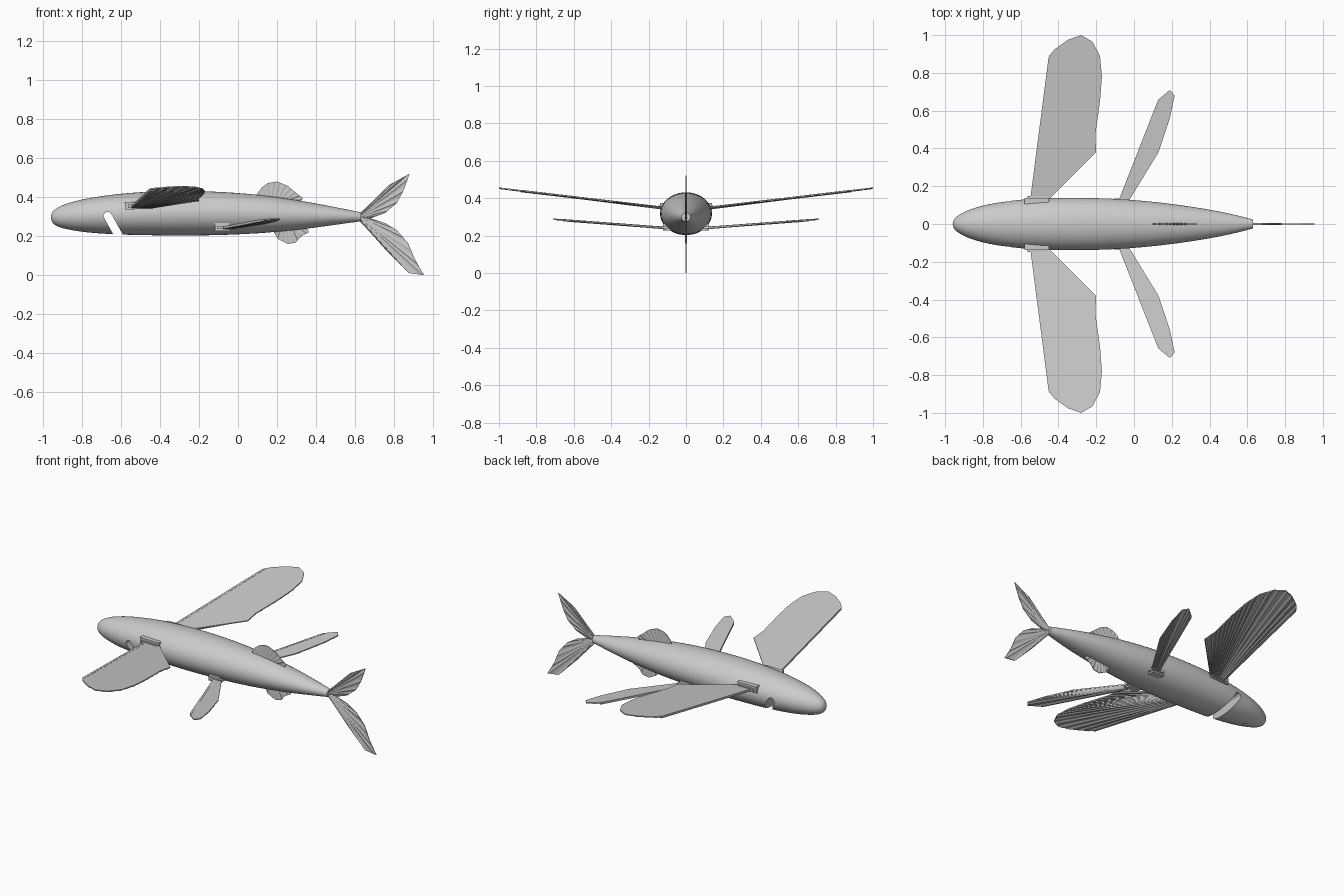
import bpy, bmesh, math
from mathutils import Vector

if "Cube" in bpy.data.objects:
    bpy.data.objects.remove(bpy.data.objects["Cube"])


def make_object(name, bm):
    bmesh.ops.recalc_face_normals(bm, faces=bm.faces)
    me = bpy.data.meshes.new(name)
    bm.to_mesh(me)
    bm.free()
    ob = bpy.data.objects.new(name, me)
    bpy.context.collection.objects.link(ob)
    return ob


def activate(ob):
    bpy.ops.object.select_all(action='DESELECT')
    ob.select_set(True)
    bpy.context.view_layer.objects.active = ob


def mirror_y(ob):
    mod = ob.modifiers.new("Mirror", 'MIRROR')
    mod.use_axis = (False, True, False)
    mod.use_mirror_merge = False


def prism(bm, outline, place, h0, h1):
    """Closed slab: a 2D outline placed at two heights."""
    lo = [bm.verts.new(place(u, v, h0)) for u, v in outline]
    hi = [bm.verts.new(place(u, v, h1)) for u, v in outline]
    bm.faces.new(lo)
    bm.faces.new(hi[::-1])
    for i in range(len(lo)):
        j = (i + 1) % len(lo)
        bm.faces.new((lo[i], lo[j], hi[j], hi[i]))


def along(path, t):
    """Point at fraction t of a polyline's length."""
    seg = [(b - a).length for a, b in zip(path, path[1:])]
    d = t * sum(seg)
    for a, b, s in zip(path, path[1:], seg):
        if d <= s:
            return a.lerp(b, d / s)
        d -= s
    return path[-1].copy()


def fin(name, root, outer, place, rays, thick, ridge, sides):
    """Thin membrane with tapered rays fanning from the root to the outer edge."""
    bm = bmesh.new()
    r0, r1 = (Vector(p) for p in root)
    edge = [Vector(p) for p in outer]
    prism(bm, [r0] + edge + [r1], place, -thick / 2, thick / 2)
    for s in sides:
        base, crest = s * thick * 0.4, s * (thick / 2 + ridge)
        for i in range(rays):
            ta, tm, tb = ((i + k) / rays for k in (0.12, 0.5, 0.88))
            a0, m0, b0 = (r0.lerp(r1, t) for t in (ta, tm, tb))
            a1, m1, b1 = (along(edge, t) for t in (ta, tm, tb))
            A0, B0, A1, B1 = (bm.verts.new(place(p.x, p.y, base)) for p in (a0, b0, a1, b1))
            M0 = bm.verts.new(place(m0.x, m0.y, crest))
            M1 = bm.verts.new(place(m1.x, m1.y, s * (thick / 2 + ridge * 0.3)))
            for f in ((A0, A1, M1, M0), (M0, M1, B1, B0), (A0, M0, B0), (A1, B1, M1), (A0, B0, B1, A1)):
                bm.faces.new(f)
    return make_object(name, bm)


# Fuselage stations: x, top z, bottom z, half width
stations = [Vector(s) for s in (
    (-.96, .297, .293, .002), (-.95, .325, .268, .028), (-.92, .348, .248, .052),
    (-.86, .372, .232, .079), (-.76, .395, .218, .106), (-.6, .417, .208, .128),
    (-.42, .429, .204, .137), (-.25, .431, .203, .138), (-.05, .424, .207, .130),
    (.15, .406, .218, .112), (.35, .376, .238, .084), (.5, .348, .258, .056),
    (.63, .322, .276, .024))]


def spline(pts, steps):
    out = []
    for i in range(len(pts) - 1):
        p0, p1, p2, p3 = pts[max(i - 1, 0)], pts[i], pts[i + 1], pts[min(i + 2, len(pts) - 1)]
        for k in range(steps):
            t = k / steps
            out.append(0.5 * (2 * p1 + (p2 - p0) * t + (2 * p0 - 5 * p1 + 4 * p2 - p3) * t * t
                              + (3 * p1 - p0 - 3 * p2 + p3) * t ** 3))
    return out + [pts[-1]]


bm = bmesh.new()
SIDES = 56
rings = []
for x, top, bot, w in spline(stations, 4):
    ring = []
    for i in range(SIDES):
        a = 2 * math.pi * i / SIDES
        ring.append(bm.verts.new((x, w * math.cos(a), (top + bot) / 2 + (top - bot) / 2 * math.sin(a))))
    rings.append(ring)
for a, b in zip(rings, rings[1:]):
    for i in range(SIDES):
        j = (i + 1) % SIDES
        bm.faces.new((a[i], a[j], b[j], b[i]))
bm.faces.new(rings[0])
bm.faces.new(rings[-1])
body = make_object("body", bm)


def cut(target, outline, place, h0, h1):
    cb = bmesh.new()
    prism(cb, outline, place, h0, h1)
    cutter = make_object("cutter", cb)
    cutter.hide_render = True
    activate(target)
    mod = target.modifiers.new("Cut", 'BOOLEAN')
    mod.operation, mod.solver, mod.object = 'DIFFERENCE', 'EXACT', cutter
    bpy.ops.object.modifier_apply(modifier=mod.name)
    bpy.data.objects.remove(cutter)


def upright(u, v, h):
    return (u, h, v)


def level(u, v, h):
    return (u, v, h)


# Gill slot, cut right across the belly
d = Vector((.49, -.872))
n = Vector((.872, .49))
c, r = Vector((-.668, .303)), .021
slot = [c + r * (n * math.cos(a) - d * math.sin(a)) for a in (math.pi * i / 12 for i in range(13))]
slot += [c - n * r + d * .2, c + n * r + d * .2]
cut(body, slot, upright, -.3, .3)

# Small belly ports
for px in (-.82, -.35, .43):
    port = [(px + .014 * math.cos(a), .006 * math.sin(a)) for a in (math.pi * i / 8 for i in range(16))]
    cut(body, port, level, .1, .275 if px > 0 else .25)
activate(body)
bpy.ops.object.shade_smooth_by_angle(angle=math.radians(35))


def sloped(z0, slope):
    return lambda u, v, h: (u, v, z0 + slope * (v - .13) + h)


# Large front wings, rayed underneath
wing_place = sloped(.352, .118)
mirror_y(fin("front_wings", ((-.55, .11), (-.45, .13)),
             ((-.45, .89), (-.42, .925), (-.35, .975), (-.28, 1.0), (-.22, .965), (-.18, .89),
              (-.17, .78), (-.18, .65), (-.205, .47), (-.20, .38)),
             wing_place, 16, .006, .009, (-1,)))
# Small rear wings
rear_place = sloped(.245, .075)
mirror_y(fin("rear_wings", ((-.09, .09), (-.035, .11)),
             ((.13, .66), (.19, .71), (.215, .68), (.19, .56), (.13, .38)),
             rear_place, 7, .006, .007, (-1,)))


# Leading edge spars
def spar(name, a, b, w, place):
    sb = bmesh.new()
    prism(sb, [a, b, (b[0] + w, b[1]), (a[0] + w, a[1])], place, -.009, .004)
    mirror_y(make_object(name, sb))


spar("front_wing_spars", (-.552, .11), (-.452, .885), .014, wing_place)
spar("rear_wing_spars", (-.095, .09), (.127, .655), .012, rear_place)


# Wing mounts on the flanks
def mount(name, x0, x1, y0, y1, z0, z1):
    mb = bmesh.new()
    prism(mb, [(x0, y0), (x1, y0), (x1, y1), (x0, y1)], level, z0, z1)
    mirror_y(make_object(name, mb))


mount("front_wing_mounts", -.58, -.45, .09, .138, .336, .375)
mount("front_wing_clamps", -.565, -.46, .09, .148, .343, .362)
mount("rear_wing_mounts", -.118, -.04, .07, .122, .226, .266)
mount("rear_wing_clamps", -.108, -.03, .07, .134, .236, .252)

# Dorsal and belly fins
fin("dorsal_fin", ((.12, .39), (.26, .375)),
    ((.097, .415), (.123, .45), (.154, .472), (.2, .48), (.256, .457), (.30, .42), (.333, .395), (.32, .375)),
    upright, 10, .004, .003, (-1, 1))
fin("belly_fin", ((.20, .245), (.32, .26)),
    ((.18, .226), (.205, .185), (.256, .159), (.297, .167), (.323, .2), (.364, .22), (.35, .245)),
    upright, 9, .004, .003, (-1, 1))

# Forked tail
fin("upper_tail_fin", ((.61, .305), (.63, .292)),
    ((.63, .318), (.77, .46), (.88, .52), (.85, .436), (.815, .37), (.754, .318), (.68, .291)),
    upright, 10, .004, .003, (-1, 1))
fin("lower_tail_fin", ((.61, .29), (.63, .30)),
    ((.63, .272), (.754, .133), (.877, .01), (.955, 0), (.913, .067), (.872, .164), (.815, .23),
     (.754, .267), (.68, .291)),
    upright, 11, .004, .003, (-1, 1))
